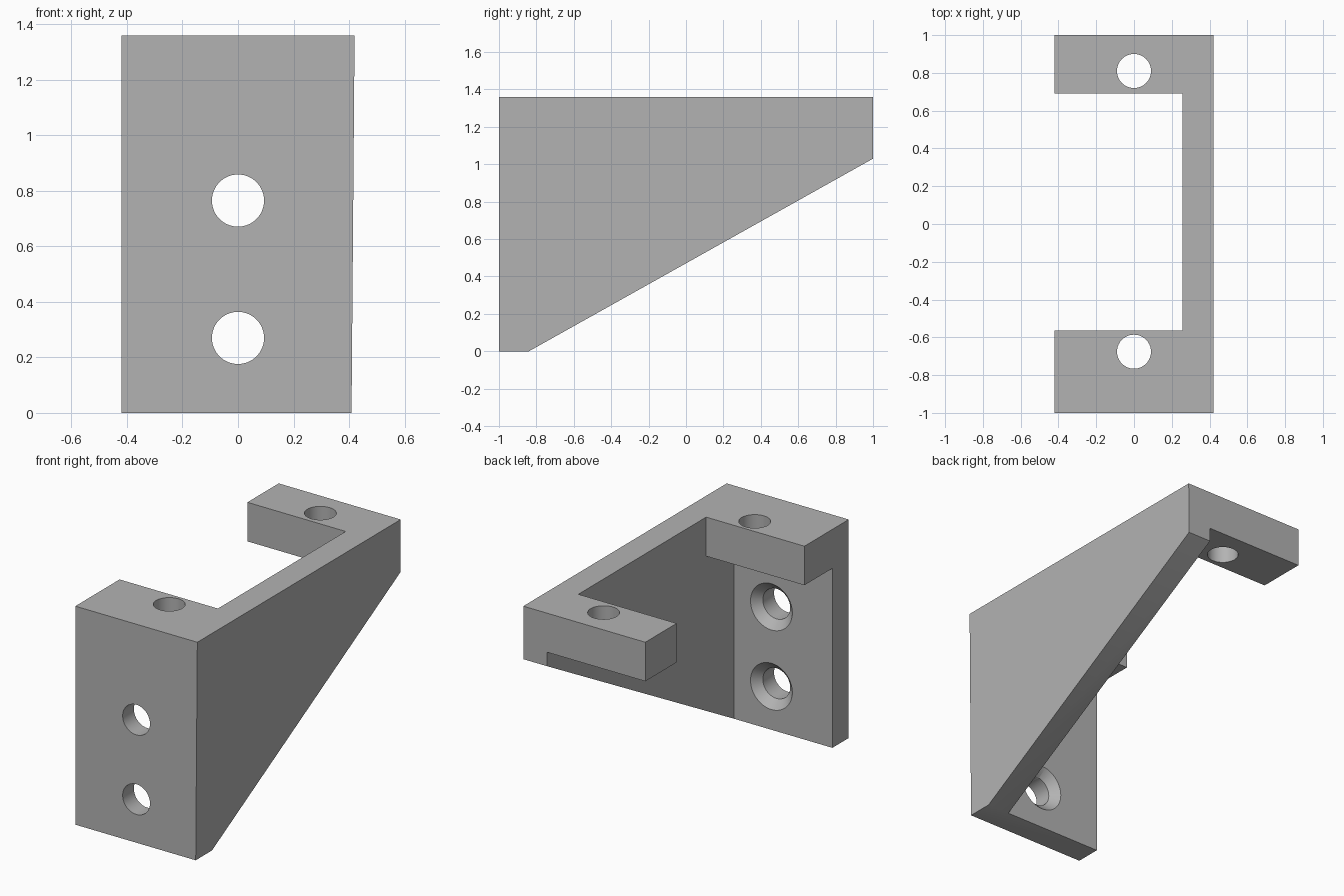
import bpy
import bmesh
import math
from mathutils import Matrix

cube = bpy.data.objects.get("Cube")
if cube:
    bpy.data.objects.remove(cube, do_unlink=True)

HALF_WIDTH, HEIGHT = 0.42, 1.36
PLATE_BACK, TAB_BOTTOM, WALL_INNER = -0.84, 1.117, 0.257
DRAFT = 0.011

grey = bpy.data.materials.new("plain grey")
grey.use_nodes = True
colour = (0.45, 0.45, 0.45, 1)
grey.diffuse_color = colour
grey.node_tree.nodes["Principled BSDF"].inputs["Base Color"].default_value = colour


def add_object(name, bm):
    bmesh.ops.recalc_face_normals(bm, faces=bm.faces)
    mesh = bpy.data.meshes.new(name)
    bm.to_mesh(mesh)
    bm.free()
    mesh.materials.append(grey)
    obj = bpy.data.objects.new(name, mesh)
    bpy.context.collection.objects.link(obj)
    return obj


def side_prism(name, profile, x0, x1, draft=0):
    """Extrude a (y, z) profile along x, leaning the +x side by the draft."""
    bm = bmesh.new()
    near = [bm.verts.new((x0, y, z)) for y, z in profile]
    far = [bm.verts.new((x1 - draft * (1 - z / HEIGHT), y, z)) for y, z in profile]
    bm.faces.new(near)
    bm.faces.new(far)
    for i in range(len(profile)):
        j = (i + 1) % len(profile)
        bm.faces.new((near[i], near[j], far[j], far[i]))
    return add_object(name, bm)


def cone(name, centre, r1, r2, depth, along_y=False):
    bm = bmesh.new()
    turn = Matrix.Rotation(-math.pi / 2 if along_y else 0, 4, "X")
    bmesh.ops.create_cone(bm, cap_ends=True, segments=64, radius1=r1, radius2=r2,
                          depth=depth, matrix=Matrix.Translation(centre) @ turn)
    return add_object(name, bm)


def cut(target, cutter):
    mod = target.modifiers.new("cut", "BOOLEAN")
    mod.operation = "DIFFERENCE"
    mod.solver = "EXACT"
    mod.object = cutter
    bpy.context.view_layer.objects.active = target
    bpy.ops.object.modifier_apply(modifier=mod.name)
    bpy.data.objects.remove(cutter, do_unlink=True)


# Solid body with the sloping underside
bracket = side_prism("bracket", [(-1, 0), (PLATE_BACK, 0), (1, 1.03), (1, HEIGHT), (-1, HEIGHT)],
                     -HALF_WIDTH, HALF_WIDTH, DRAFT)

# Hollow that leaves the front plate, side wall and two top tabs
cut(bracket, side_prism("hollow", [
    (PLATE_BACK, -0.2), (PLATE_BACK, TAB_BOTTOM), (-0.565, TAB_BOTTOM), (-0.565, 1.6),
    (0.692, 1.6), (0.692, TAB_BOTTOM), (1.2, TAB_BOTTOM), (1.2, -0.2)], -0.7, WALL_INNER))

# Countersunk screw holes through the front plate
for z in (0.27, 0.765):
    cut(bracket, cone("screw_hole", (0, -0.92, z), 0.094, 0.094, 0.4, True))
    # cone reaches a little past the plate's back face
    cut(bracket, cone("countersink", (0, PLATE_BACK - 0.015, z), 0.094, 0.164, 0.07, True))

# Plain holes through the top tabs
for y in (-0.676, 0.81):
    cut(bracket, cone("tab_hole", (0, y, 1.24), 0.09, 0.09, 0.5))

bpy.ops.object.select_all(action="DESELECT")
bracket.select_set(True)
bpy.context.view_layer.objects.active = bracket
bpy.ops.object.shade_smooth_by_angle(angle=math.radians(30))
